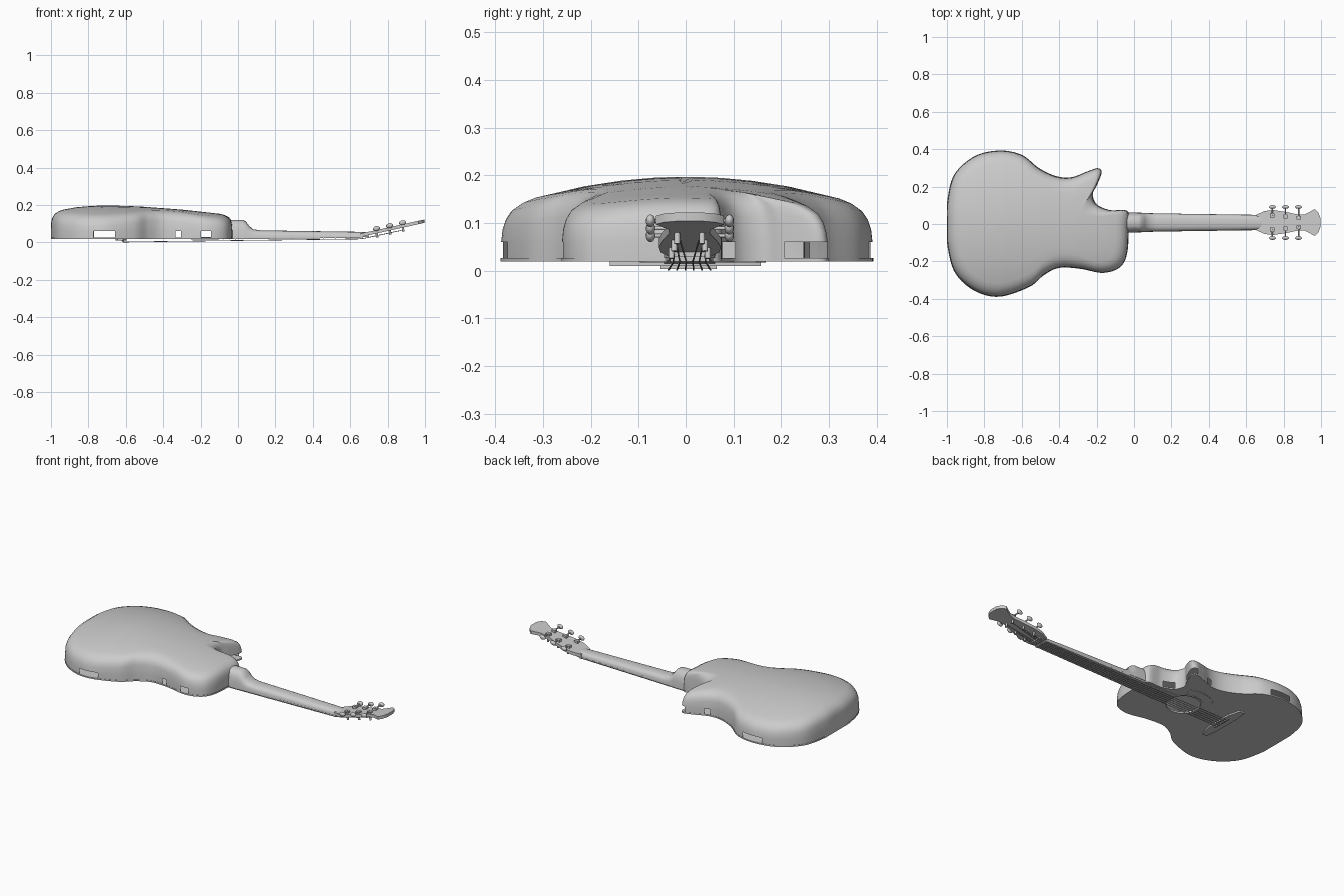
import bpy, bmesh, math
from mathutils import Vector, Matrix

if "Cube" in bpy.data.objects:
    bpy.data.objects.remove(bpy.data.objects["Cube"])

grey = bpy.data.materials.new("plain grey")
grey.diffuse_color = (0.6, 0.6, 0.6, 1)
grey.use_nodes = True
grey.node_tree.nodes["Principled BSDF"].inputs["Base Color"].default_value = grey.diffuse_color
CY = 0.008            # neck centre line
TILT = 0.22           # headstock slope


def finish(name, bm, angle=None):
    bmesh.ops.recalc_face_normals(bm, faces=bm.faces)
    me = bpy.data.meshes.new(name)
    bm.to_mesh(me)
    bm.free()
    ob = bpy.data.objects.new(name, me)
    bpy.context.collection.objects.link(ob)
    me.materials.append(grey)
    if angle:
        bpy.ops.object.select_all(action='DESELECT')
        ob.select_set(True)
        bpy.context.view_layer.objects.active = ob
        bpy.ops.object.shade_smooth_by_angle(angle=math.radians(angle))
    return ob


def smooth_loop(pts, n):
    """Closed Catmull-Rom curve through 2D points."""
    out, c = [], len(pts)
    for i in range(c):
        a, b, d, e = (Vector(pts[(i + k) % c]) for k in (-1, 0, 1, 2))
        for s in range(n):
            t = s / n
            out.append(0.5 * (2 * b + (d - a) * t + (2 * a - 5 * b + 4 * d - e) * t * t
                              + (3 * b - a - 3 * d + e) * t ** 3))
    return out


def circle(x, y, r, n=40):
    return [Vector((x + r * math.cos(2 * math.pi * i / n), y + r * math.sin(2 * math.pi * i / n)))
            for i in range(n)]


def plate(name, loops, z0, z1, slope=0, x0=0):
    """Flat plate with optional holes, sheared upward along x."""
    cu = bpy.data.curves.new(name, 'CURVE')
    cu.dimensions, cu.fill_mode, cu.extrude = '2D', 'BOTH', (z1 - z0) / 2
    for lp in loops:
        sp = cu.splines.new('POLY')
        sp.points.add(len(lp) - 1)
        for p, v in zip(sp.points, lp):
            p.co = (v[0], v[1], 0, 1)
        sp.use_cyclic_u = True
    tmp = bpy.data.objects.new(name + "_curve", cu)
    bpy.context.collection.objects.link(tmp)
    me = bpy.data.meshes.new_from_object(tmp.evaluated_get(bpy.context.evaluated_depsgraph_get()))
    bpy.data.objects.remove(tmp)
    bm = bmesh.new()
    bm.from_mesh(me)
    bmesh.ops.remove_doubles(bm, verts=bm.verts, dist=1e-5)
    for v in bm.verts:
        v.co.z += (z0 + z1) / 2 + slope * (v.co.x - x0)
    return finish(name, bm, 30)


def loft(name, rings, angle=40):
    bm = bmesh.new()
    vs = [[bm.verts.new(p) for p in r] for r in rings]
    n = len(rings[0])
    for a, b in zip(vs, vs[1:]):
        for i in range(n):
            bm.faces.new((a[i], a[(i + 1) % n], b[(i + 1) % n], b[i]))
    bm.faces.new(vs[0])
    bm.faces.new(vs[-1])
    return finish(name, bm, angle)


def box(name, lo, hi):
    lo, hi = Vector(lo), Vector(hi)
    bm = bmesh.new()
    bmesh.ops.create_cube(bm, size=1, matrix=Matrix.Translation((lo + hi) / 2)
                          @ Matrix.Diagonal((*(hi - lo), 1)))
    return finish(name, bm)


def rod(name, pts, r, n=8):
    """Straight round pieces joining the points."""
    bm = bmesh.new()
    for a, b in zip(pts, pts[1:]):
        a, b = Vector(a), Vector(b)
        m = Matrix.Translation((a + b) / 2) @ (b - a).to_track_quat('Z', 'Y').to_matrix().to_4x4()
        bmesh.ops.create_cone(bm, cap_ends=True, segments=n, radius1=r, radius2=r,
                              depth=(b - a).length, matrix=m)
    return finish(name, bm, 50)


def interp(x, table):
    for (xa, a), (xb, b) in zip(table, table[1:]):
        if x <= xb:
            t = max(0, (x - xa) / (xb - xa))
            return a + (b - a) * t
    return table[-1][1]


# body outline with one cutaway horn
outline = smooth_loop([
    (-1, 0), (-.997, .12), (-.96, .262), (-.853, .36), (-.72, .391), (-.6, .368), (-.505, .295),
    (-.415, .254), (-.334, .249), (-.25, .28), (-.195, .297), (-.174, .275), (-.2, .206),
    (-.222, .158), (-.2, .104), (-.13, .074), (-.035, .067), (-.03, -.03), (-.04, -.163),
    (-.08, -.233), (-.17, -.26), (-.29, -.238), (-.4, -.233), (-.48, -.27), (-.56, -.335),
    (-.72, -.387), (-.853, -.355), (-.955, -.26), (-.995, -.12)], 8)

# bowl: side wall, rounded edge, domed back
crown = [(-1, .160), (-.95, .172), (-.87, .187), (-.78, .195), (-.7, .197), (-.6, .195), (-.5, .190),
         (-.3, .175), (-.1, .153), (-.03, .143)]
top = lambda x, y: interp(x, crown) - .44 * y * y
bm = bmesh.new()
rings = []
for kind, d, drop in [('z', 0, .026), ('z', 0, .06), ('d', .003, .045), ('d', .010, .026), ('d', .022, .012),
                      ('d', .045, .003), ('d', .07, 0), ('t', .45, 0), ('t', .65, 0), ('t', .82, 0),
                      ('t', .96, 0)]:
    ring = []
    for p in outline:
        s = Vector((min(max(p.x, -.7), -.34), 0))
        t = d if kind == 't' else min(d / (s - p).length, .4)
        q = p.lerp(s, t)
        ring.append(bm.verts.new((q.x, q.y, drop if kind == 'z' else top(q.x, q.y) - drop)))
    rings.append(ring)
gaps = [(-.77, -.65), (-.335, -.305), (-.2, -.14)]      # openings along the lower edge
for k, (a, b) in enumerate(zip(rings, rings[1:])):
    for i in range(len(a)):
        j = (i + 1) % len(a)
        mx = (a[i].co.x + a[j].co.x) / 2
        if k == 0 and any(lo < mx < hi for lo, hi in gaps):
            continue
        bm.faces.new((a[i], a[j], b[j], b[i]))
bm.faces.new(rings[-1])
finish("body_bowl", bm, 50)

# soundboard with round hole, ring and pickguard
HX = -.34
rim = [p + (p - Vector((-.52, 0))).normalized() * .002 for p in outline]
for p in rim:
    p.x = max(p.x, -1)
plate("soundboard", [rim, circle(HX, CY, .093)], .019, .027)
plate("soundhole_ring", [circle(HX, CY, .105), circle(HX, CY, .093)], .0175, .019)
arc = [math.radians(60 + 6 * i) for i in range(18)]
plate("pickguard", [[(HX + .16 * math.cos(a), CY + .16 * math.sin(a)) for a in arc] +
                    [(HX + .107 * math.cos(a), CY + .107 * math.sin(a)) for a in reversed(arc)]],
      .0175, .019)

# bridge and saddle
plate("bridge", [[(-.655, -.09), (-.645, -.16), (-.615, -.16), (-.595, -.08), (-.595, .08),
                  (-.615, .157), (-.645, .157), (-.655, .09)]], .010, .019)
box("saddle", (-.618, -.055, .004), (-.61, .065, .010))

# neck with heel: half-round sections
secs = [(-.07, .054, .120), (.025, .053, .120), (.042, .052, .112), (.058, .051, .090), (.08, .050, .070),
        (.12, .049, .064), (.66, .040, .056), (.70, .040, .052)]
neck = []
for x, w, zt in secs:
    zb = .027 + .003 * max(x, 0)
    neck.append([(x, CY + w * math.copysign(abs(math.cos(a)) ** .75, math.cos(a)),
                  zb + (zt - zb) * math.sin(a) ** .75 if 0 < i < 12 else zb)
                 for i in range(13) for a in [math.pi * i / 12]])
loft("neck", neck)

# fretboard, frets and nut
fz = lambda x: .015 + .009 * (x + .25) / .91
loft("fretboard", [[(x, CY - w, fz(x)), (x, CY + w, fz(x)), (x, CY + w, .029), (x, CY - w, .029)]
                   for x, w in ((-.25, .054), (.66, .041))])
for i in range(1, 20):
    x = -.615 + 1.275 * 2 ** (-i / 12)
    w = interp(x, [(-.25, .054), (.66, .041)])
    box("fret", (x - .002, CY - w, fz(x) - .0015), (x + .002, CY + w, fz(x) + .002))
box("nut", (.655, CY - .041, .019), (.665, CY + .041, .032))

# headstock
half = [(.655, .042), (.70, .062), (.75, .066), (.82, .055), (.88, .042), (.915, .044), (.945, .06),
        (.965, .072), (.985, .055), (.997, .025)]
head = [(x, CY + y) for x, y in half] + [(x, CY - y) for x, y in reversed(half)]
hz = lambda x: .030 + TILT * (x - .66)
plate("headstock", [head], .030, .048, TILT, .66)

# tuners: posts, gear housings, shafts, buttons; and strings
for side in (-1, 1):
    for k, x in enumerate((.74, .81, .88)):
        z = hz(x)
        py = CY + side * (.038 - .006 * k)
        rod("tuner_post", [(x + .005, py, z - .022), (x - .004, py, z + .03)], .006, 12)
        box("tuner_housing", (x - .012, py - .010, z + .016), (x + .012, py + .010, z + .030))
        rod("tuner_shaft", [(x, py, z + .026), (x, CY + side * .085, z + .026)], .004)
        bm = bmesh.new()
        bmesh.ops.create_uvsphere(bm, u_segments=12, v_segments=8, radius=1,
                                  matrix=Matrix.Translation((x, CY + side * .083, z + .026))
                                  @ Matrix.Rotation(-math.atan(TILT), 4, 'Y')
                                  @ Matrix.Diagonal((.019, .010, .013, 1)))
        finish("tuner_button", bm, 60)
        n = side * (2.5 - k)
        rod("string", [(-.625, CY + n * .0175, .012), (-.614, CY + n * .0175, .0018),
                       (.66, CY + n * .0135, .0185), (x, py - side * .006, z - .013)], .0018, 6)
